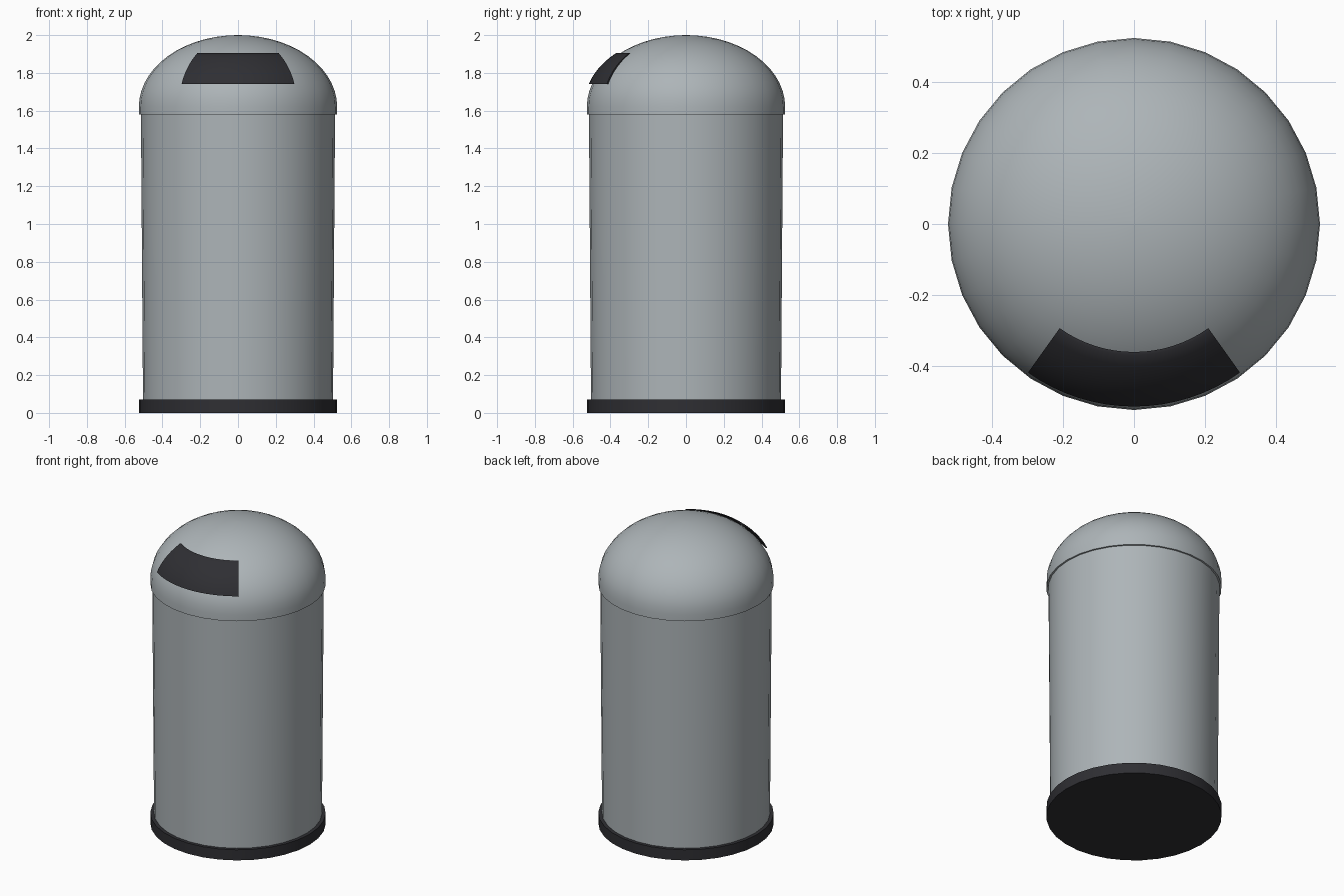
import bpy
import math

SIDES = 32
RADIUS = 0.525
SHOULDER, PEAK = 1.62, 2.0

cube = bpy.data.objects.get("Cube")
if cube:
    bpy.data.objects.remove(cube, do_unlink=True)


def material(name, colour):
    mat = bpy.data.materials.new(name)
    mat.use_nodes = True
    mat.diffuse_color = (*colour, 1)
    mat.node_tree.nodes["Principled BSDF"].inputs["Base Color"].default_value = (*colour, 1)
    return mat


steel = material("brushed steel grey", (0.42, 0.46, 0.48))
black = material("black plastic", (0.028, 0.028, 0.033))


def add_mesh(name, verts, faces, mat, angle=40):
    mesh = bpy.data.meshes.new(name)
    mesh.from_pydata(verts, [], faces)
    mesh.materials.append(mat)
    obj = bpy.data.objects.new(name, mesh)
    bpy.context.collection.objects.link(obj)
    bpy.ops.object.select_all(action="DESELECT")
    obj.select_set(True)
    bpy.context.view_layer.objects.active = obj
    bpy.ops.object.shade_smooth_by_angle(angle=math.radians(angle))
    return obj


def lathe(name, profile, mat):
    """Turn (radius, height) points, listed bottom to top, around z and cap both ends."""
    verts = [(r * math.cos(math.tau * i / SIDES), r * math.sin(math.tau * i / SIDES), z)
             for r, z in profile for i in range(SIDES)]
    faces = []
    for k in range(len(profile) - 1):
        for i in range(SIDES):
            a, b = k * SIDES + i, k * SIDES + (i + 1) % SIDES
            faces.append((a, b, b + SIDES, a + SIDES))
    faces.append(tuple(reversed(range(SIDES))))
    faces.append(tuple(range(len(verts) - SIDES, len(verts))))
    return add_mesh(name, verts, faces, mat)


def dome_radius(z):
    return RADIUS * math.sqrt(1 - ((z - SHOULDER) / (PEAK - SHOULDER)) ** 2)


# Base ring and slightly flared body
lathe("base", [(RADIUS, 0), (RADIUS, 0.07)], black)
lathe("body", [(0.503, 0.06), (0.514, 1.6)], steel)

# Domed lid with a short straight rim
steps = 14
dome = [(RADIUS, 1.58)]
for k in range(steps):
    t = math.pi / 2 * k / steps
    dome.append((RADIUS * math.cos(t), SHOULDER + (PEAK - SHOULDER) * math.sin(t)))
dome.append((0.004, PEAK))
lathe("domed_lid", dome, steel)

# Curved flap plate following the front of the dome
cols, rows = 16, 8
half = math.radians(35.5)
low, high = 1.74, 1.905
verts, faces = [], []
for lift in (0.008, 0.017):
    for j in range(rows + 1):
        z = low + (high - low) * j / rows
        r = dome_radius(z) + lift + 0.006 * j / rows
        for i in range(cols + 1):
            a = -math.pi / 2 - half + 2 * half * i / cols
            verts.append((r * math.cos(a), r * math.sin(a), z))
layer = (rows + 1) * (cols + 1)


def index(i, j):
    return j * (cols + 1) + i


for j in range(rows):
    for i in range(cols):
        quad = (index(i, j), index(i + 1, j), index(i + 1, j + 1), index(i, j + 1))
        faces.append(tuple(v + layer for v in quad))
        faces.append(tuple(reversed(quad)))
# Side walls of the flap
border = ([index(i, 0) for i in range(cols)] + [index(cols, j) for j in range(rows)]
          + [index(i, rows) for i in range(cols, 0, -1)] + [index(0, j) for j in range(rows, 0, -1)])
for a, b in zip(border, border[1:] + border[:1]):
    faces.append((a, b, b + layer, a + layer))
add_mesh("flap", verts, faces, black)
